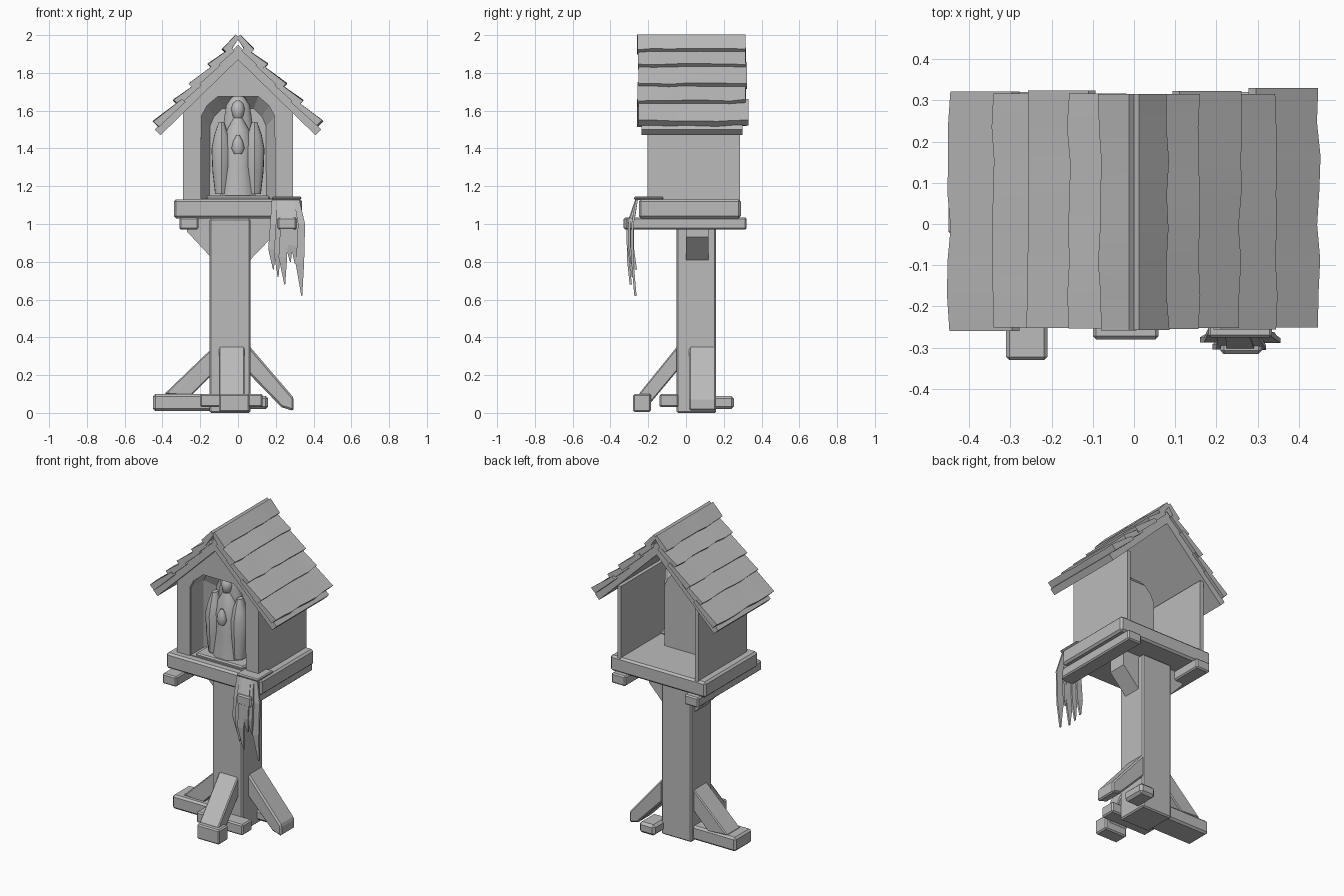
import bpy, bmesh, math, random

random.seed(4)
if "Cube" in bpy.data.objects:
    bpy.data.objects.remove(bpy.data.objects["Cube"], do_unlink=True)

mat = bpy.data.materials.new("weathered_grey")
mat.use_nodes = True
GREY = (0.5, 0.5, 0.5, 1)
mat.diffuse_color = GREY
mat.node_tree.nodes["Principled BSDF"].inputs["Base Color"].default_value = GREY


def loft(name, rings, caps=(True, True), bevel=0, smooth=False, thick=0):
    """Skin a list of closed rings, with optional end caps."""
    bm = bmesh.new()
    loops = [[bm.verts.new(p) for p in ring] for ring in rings]
    n = len(loops[0])
    for a, b in zip(loops, loops[1:]):
        for i in range(n):
            bm.faces.new((a[i], a[(i + 1) % n], b[(i + 1) % n], b[i]))
    for cap, loop in zip(caps, (loops[0], loops[-1])):
        if cap:
            bm.faces.new(loop)
    bmesh.ops.recalc_face_normals(bm, faces=bm.faces)
    mesh = bpy.data.meshes.new(name)
    bm.to_mesh(mesh)
    bm.free()
    mesh.materials.append(mat)
    ob = bpy.data.objects.new(name, mesh)
    bpy.context.collection.objects.link(ob)
    if thick:
        ob.modifiers.new("thickness", "SOLIDIFY").thickness = thick
    if bevel:
        mod = ob.modifiers.new("worn_edges", "BEVEL")
        mod.width = bevel
        mod.limit_method = "ANGLE"
    if smooth:
        bpy.ops.object.select_all(action="DESELECT")
        ob.select_set(True)
        bpy.context.view_layer.objects.active = ob
        bpy.ops.object.shade_smooth_by_angle(angle=math.radians(50))
    return ob


def prism_y(name, pts, y0, y1, **kw):
    return loft(name, [[(x, y, z) for x, z in pts] for y in (y0, y1)], **kw)


def prism_x(name, pts, x0, x1, **kw):
    return loft(name, [[(x, y, z) for y, z in pts] for x in (x0, x1)], **kw)


def box(name, x0, x1, y0, y1, z0, z1, bevel=0.008):
    return prism_y(name, [(x0, z0), (x1, z0), (x1, z1), (x0, z1)], y0, y1, bevel=bevel)


def mirrored(pts):
    return [(-x, z) for x, z in reversed(pts)]


# Post, feet and struts
box("post", -0.15, 0.065, -0.05, 0.16, 0, 1.03)
box("front_foot", -0.1, 0.06, -0.28, -0.185, 0.005, 0.1)
box("cross_foot", -0.2, 0.13, -0.14, -0.04, 0.03, 0.1)
box("right_foot", -0.45, -0.14, -0.03, 0.14, 0.01, 0.1, 0.012)
box("broken_foot", 0.05, 0.16, 0.1, 0.255, 0.02, 0.09, 0.015)
prism_x("front_strut", [(-0.04, 0.36), (-0.25, 0.1), (-0.25, 0.05), (-0.19, 0.05), (-0.04, 0.23)],
        -0.1, 0.035, bevel=0.006)
prism_y("right_strut", [(-0.14, 0.34), (-0.39, 0.1), (-0.25, 0.09), (-0.14, 0.2)],
        0, 0.135, bevel=0.006)
prism_y("left_strut", [(0.055, 0.36), (0.295, 0.08), (0.295, 0.01), (0.23, 0.03), (0.055, 0.21)],
        0.015, 0.16, bevel=0.01)

# Platform with runners and braces
box("platform", -0.34, 0.34, -0.25, 0.29, 1.03, 1.13, 0.012)
box("right_runner", -0.31, -0.21, -0.33, 0.32, 0.97, 1.035)
box("left_runner", 0.21, 0.31, -0.315, 0.32, 0.97, 1.035)
prism_y("right_brace", [(-0.14, 0.82), (-0.27, 0.96), (-0.27, 1.03), (-0.14, 1.03)], 0, 0.12)
prism_y("left_brace", [(0.055, 0.8), (0.18, 0.93), (0.18, 1.03), (0.055, 1.03)], 0, 0.12)

# Side walls, front wall with arched opening
for side, s in (("right", -1), ("left", 1)):
    x0, x1 = sorted((s * 0.265, s * 0.29))
    box(side + "_wall", x0, x1, -0.205, 0.285, 1.12, 1.59, 0)
half_arch = [(0.2, 1.13), (0.2, 1.57), (0.17, 1.63), (0.11, 1.68)]
arch = half_arch + mirrored(half_arch)
gable = [(-0.29, 1.13), (-0.29, 1.6), (0, 1.89), (0.29, 1.6), (0.29, 1.13)]
prism_y("front_wall", gable + arch, -0.205, -0.175)


# Recessed niche closed at the back
def niche_ring(y, k):
    return [(x * k, y, 1.13 + (z - 1.13) * (0.5 + k / 2)) for x, z in arch]


loft("niche", [niche_ring(-0.2, 1), niche_ring(-0.07, 1), niche_ring(0, 0.76)],
     caps=(False, True), thick=0.006)

# Roof decks and overlapping boards
EDGES = (0, 0.085, 0.16, 0.26, 0.345, 0.45)
for side, s in (("right", -1), ("left", 1)):
    deck = [(0, 1.87), (0.41, 1.47), (0.44, 1.5), (0, 1.95)]
    prism_y(side + "_roof_deck", [(s * x, z) for x, z in deck], -0.235, 0.3)
    for i in range(5):
        top = -0.03 if i == 0 else (EDGES[i] - 0.06) / 0.69
        low = (EDGES[i + 1] - 0.032) / 0.69
        back_n = 0.045 if i == 0 else 0.015
        prof = [(top, back_n - 0.025), (top, back_n), (low, 0.046), (low, 0.005)]
        y0 = -0.255 + random.uniform(-0.006, 0.004)
        y1 = 0.325 + random.uniform(-0.012, 0.006)
        rings = []
        for k in range(8):
            dn, dl = random.uniform(-0.005, 0.001), random.uniform(-0.007, 0.003)
            ring = []
            for j, (d, n) in enumerate(prof):
                d += dl if j > 1 else 0
                n += dn if j > 1 else 0
                ring.append((s * (0.69 * d + 0.72 * n), y0 + (y1 - y0) * k / 7,
                             1.95 - 0.72 * d + 0.69 * n))
            rings.append(ring)
        loft(f"{side}_roof_board_{i + 1}", rings, smooth=True)


# Robed statue made of stacked ovals
def oval_stack(name, levels, cx, cy, sides=16, fold=0.0):
    rings = []
    for z, rx, ry in levels:
        ring = []
        for i in range(sides):
            a = 2 * math.pi * i / sides
            r = 1 + (fold if i % 2 else -fold)
            ring.append((cx + rx * r * math.cos(a), cy + ry * r * math.sin(a), z))
        rings.append(ring)
    return loft(name, rings, smooth=True)


box("statue_base", -0.17, 0.17, -0.19, -0.02, 1.125, 1.15)
oval_stack("statue_robe", [(1.14, 0.1, 0.07), (1.3, 0.075, 0.06), (1.42, 0.08, 0.06),
                           (1.5, 0.06, 0.045), (1.56, 0.025, 0.03)], 0, -0.105, fold=0.04)
oval_stack("statue_hood", [(1.48, 0.085, 0.04), (1.58, 0.07, 0.045), (1.63, 0.062, 0.045),
                           (1.67, 0.035, 0.03), (1.68, 0.01, 0.01)], 0, -0.075)
oval_stack("statue_head", [(1.55, 0.015, 0.02), (1.57, 0.03, 0.035), (1.61, 0.038, 0.042),
                           (1.64, 0.028, 0.03), (1.655, 0.008, 0.01)], 0, -0.105, 12)
oval_stack("statue_hands", [(1.37, 0.02, 0.015), (1.4, 0.035, 0.025), (1.44, 0.025, 0.02),
                            (1.47, 0.008, 0.008)], 0, -0.165, 10)
for side, s in (("right", -1), ("left", 1)):
    oval_stack(side + "_mantle", [(1.16, 0.035, 0.05), (1.28, 0.05, 0.055), (1.4, 0.055, 0.06),
                                  (1.47, 0.04, 0.045), (1.54, 0.015, 0.025)],
               s * 0.088, -0.105, 12, 0.05)

# Ragged cloth draped over the front edge
box("cloth_fold", 0.18, 0.335, -0.275, -0.12, 1.128, 1.145, 0.006)
STRIPS = ((0.16, 0.2, 0.76), (0.19, 0.225, 0.72), (0.215, 0.26, 0.68), (0.25, 0.29, 0.8),
          (0.28, 0.315, 0.79), (0.305, 0.35, 0.62))
for i, (x0, x1, tip) in enumerate(STRIPS):
    y = -0.315 + 5 * (0.5 * (x0 + x1) - 0.255) ** 2
    top0 = 0.18 + (x0 - 0.16) * 0.75
    top1 = 0.18 + (x1 - 0.16) * 0.75
    mid = 0.55 * tip + 0.45 * 1.0
    rings = [[(a, yy, z), (b, yy, z), (b, yy + 0.012, z), (a, yy + 0.012, z)]
             for a, b, yy, z in ((top0, top1, -0.265, 1.14), (x0 + 0.01, x1 + 0.005, y, 1.0),
                                 (x0, x1, y, mid), (x1 - 0.015, x1 - 0.01, y + 0.015, tip))]
    loft(f"cloth_strip_{i + 1}", rings)
